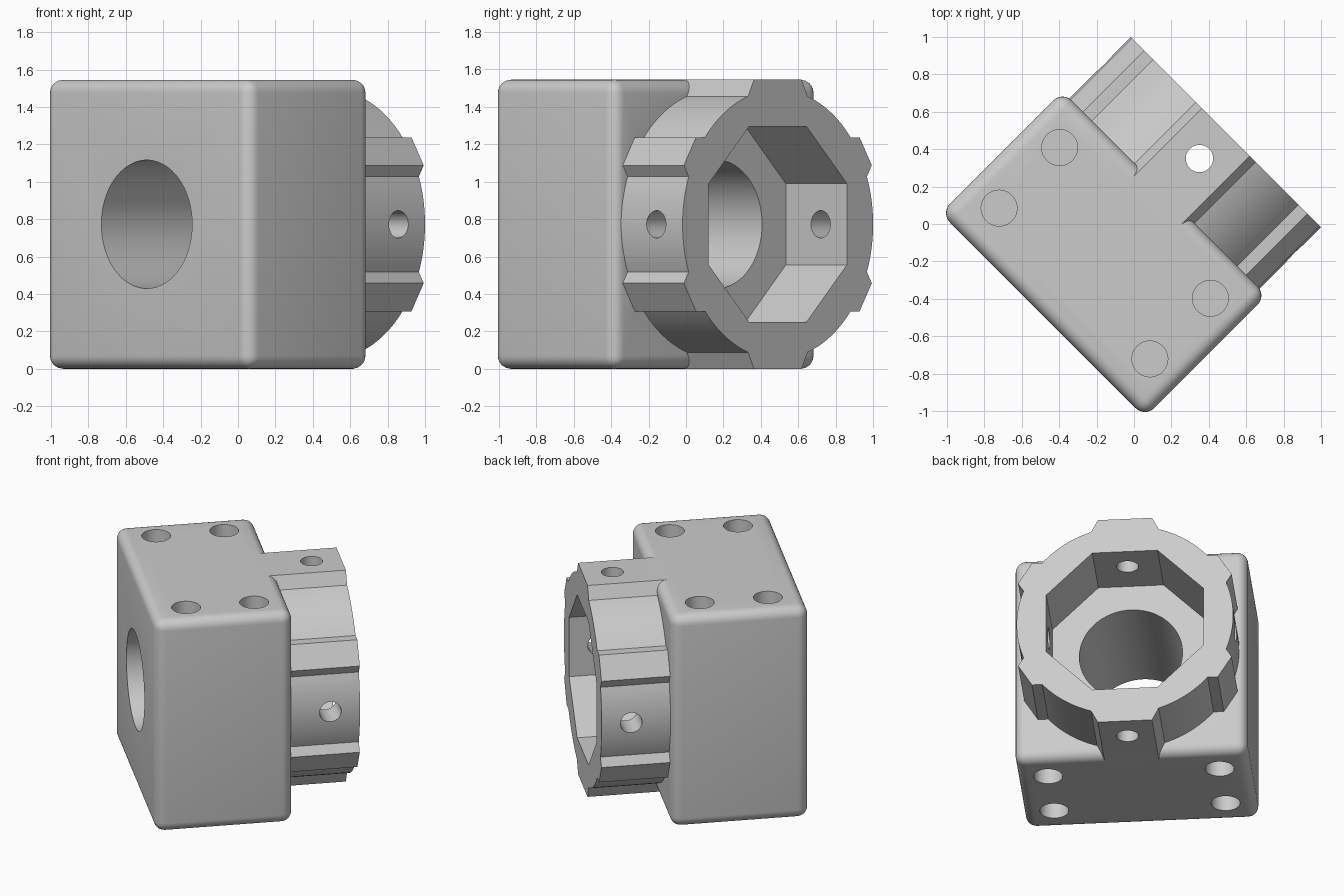
import bpy, bmesh, math
from mathutils import Matrix, Vector

if "Cube" in bpy.data.objects:
    bpy.data.objects.remove(bpy.data.objects["Cube"])

H = 0.7725            # half width and half height of the block
FRONT, BACK, END = -0.69, 0.232, 0.694   # positions along the bore axis (local y)
R = 0.72              # collar outer radius


def make(name, bm):
    bmesh.ops.recalc_face_normals(bm, faces=bm.faces)
    mesh = bpy.data.meshes.new(name)
    bm.to_mesh(mesh)
    bm.free()
    ob = bpy.data.objects.new(name, mesh)
    bpy.context.collection.objects.link(ob)
    return ob


def extrude_y(name, pts, y0, y1):
    """Extrude an (x, z) outline along y."""
    bm = bmesh.new()
    face = bm.faces.new([bm.verts.new((x, y0, z + H)) for x, z in pts])
    new = bmesh.ops.extrude_face_region(bm, geom=[face])["geom"]
    bmesh.ops.translate(bm, vec=(0, y1 - y0, 0),
                        verts=[g for g in new if isinstance(g, bmesh.types.BMVert)])
    return make(name, bm)


def cylinder(name, radius, centre, axis, length, segments=48):
    bm = bmesh.new()
    rot = Vector((0, 0, 1)).rotation_difference(Vector(axis)).to_matrix().to_4x4()
    bmesh.ops.create_cone(bm, cap_ends=True, segments=segments, radius1=radius,
                          radius2=radius, depth=length,
                          matrix=Matrix.Translation(centre) @ rot)
    return make(name, bm)


def combine(target, other, operation):
    """Apply a boolean and remove the helper."""
    mod = target.modifiers.new("boolean", "BOOLEAN")
    mod.operation, mod.object, mod.solver = operation, other, "EXACT"
    bpy.context.view_layer.objects.active = target
    bpy.ops.object.modifier_apply(modifier=mod.name)
    bpy.data.objects.remove(other)


# Rounded block
bm = bmesh.new()
bmesh.ops.create_cube(bm, size=1)
bmesh.ops.scale(bm, vec=(2 * H, BACK - FRONT, 2 * H), verts=bm.verts)
bmesh.ops.translate(bm, vec=(0, (BACK + FRONT) / 2, H), verts=bm.verts)
bmesh.ops.bevel(bm, geom=bm.edges[:], offset=0.07, segments=6, profile=0.5,
                affect="EDGES")
body = make("clamp_body", bm)


# Collar outline: one quarter, from the right side up to the top tab
def on_circle(z):
    return math.sqrt(R * R - z * z)


def arc(a0, a1, n):
    return [(R * math.cos(a0 + (a1 - a0) * i / n), R * math.sin(a0 + (a1 - a0) * i / n))
            for i in range(n + 1)]


side_tab = [(0.71, 0.315), (0.618, 0.465)]
top_base = math.acos(0.225 / R)
quarter = (arc(0, math.asin(0.255 / R), 8) + side_tab
           + arc(math.asin(0.465 / R), top_base, 12) + [(0.18, H)])
half = quarter + [(-x, z) for x, z in reversed(quarter)]
outline = half + [(x, -z) for x, z in reversed(half[1:-1])]
combine(body, extrude_y("collar", outline, 0.1, END), "UNION")

# Octagonal socket in the collar
apothem = 0.523
corner = apothem / math.cos(math.pi / 8)
octagon = [(corner * math.cos(a), corner * math.sin(a))
           for a in (math.pi / 8 + i * math.pi / 4 for i in range(8))]
combine(body, extrude_y("socket", octagon, BACK, END + 0.1), "DIFFERENCE")

# Main bore
combine(body, cylinder("bore", 0.343, (0, 0, H), (0, 1, 0), 3, 96), "DIFFERENCE")

# Cross holes through the collar
for axis in ((1, 0, 0), (0, 0, 1)):
    combine(body, cylinder("cross_hole", 0.073, (0, 0.495, H), axis, 3), "DIFFERENCE")

# Blind screw holes in the top and bottom of the block
for x in (-0.57, 0.57):
    for y in (-0.45, 0.008):
        for z in (0, 2 * H):
            combine(body, cylinder("screw_hole", 0.096, (x, y, z), (0, 0, 1), 0.9),
                    "DIFFERENCE")

# Colour, shading and the diagonal stance
grey = bpy.data.materials.new("plain grey")
grey.diffuse_color = (0.6, 0.6, 0.6, 1)
grey.use_nodes = True
grey.node_tree.nodes["Principled BSDF"].inputs["Base Color"].default_value = grey.diffuse_color
body.data.materials.clear()
body.data.materials.append(grey)
for poly in body.data.polygons:
    poly.material_index = 0
body.rotation_euler.z = -math.pi / 4
bpy.ops.object.select_all(action="DESELECT")
body.select_set(True)
bpy.context.view_layer.objects.active = body
bpy.ops.object.shade_smooth_by_angle(angle=math.radians(25))
